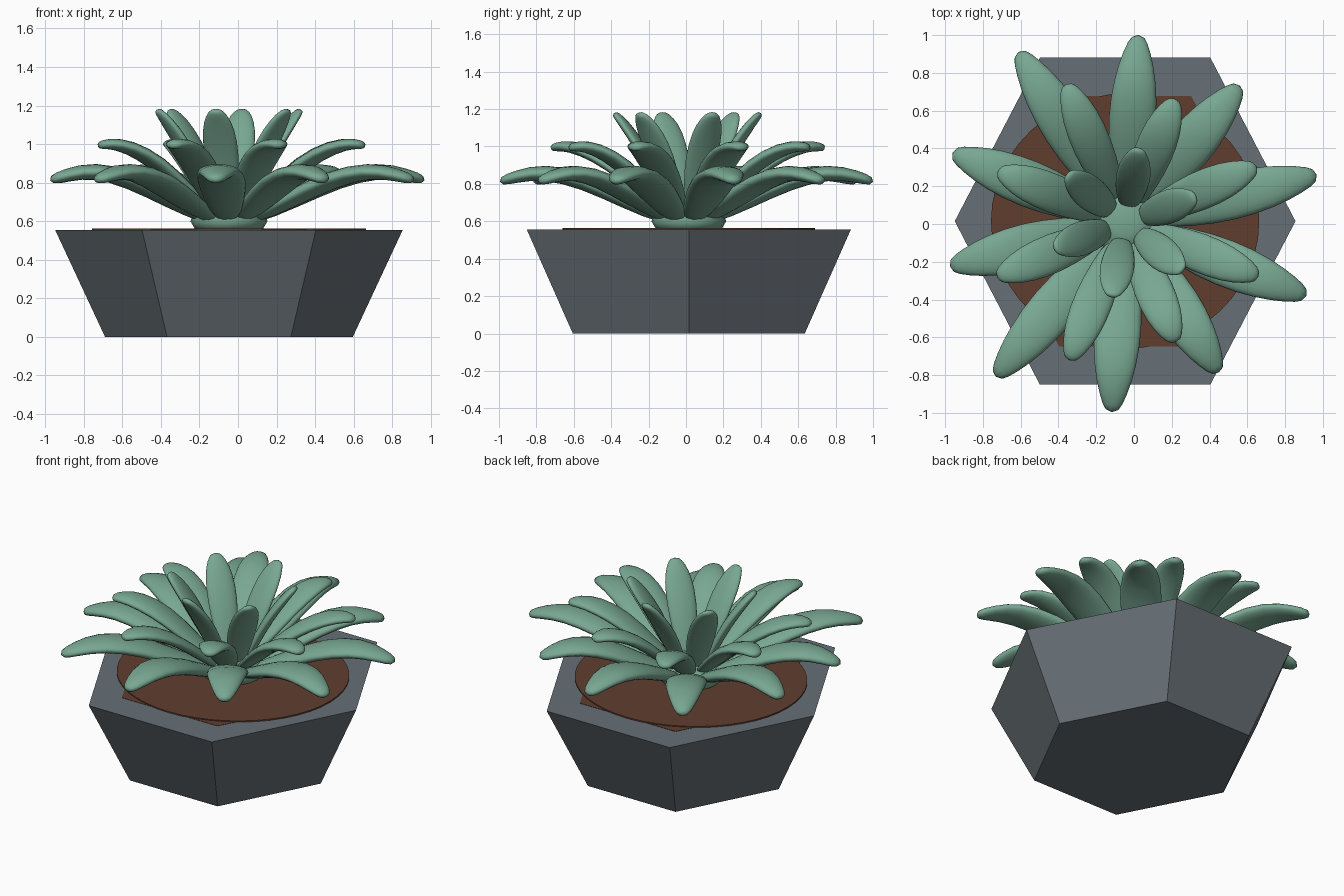
import bpy, bmesh
from math import sin, cos, pi, radians
from mathutils import Vector

cube = bpy.data.objects.get("Cube")
if cube:
    bpy.data.objects.remove(cube, do_unlink=True)

CX, CY = -0.047, 0.015


def material(name, rgb):
    m = bpy.data.materials.new(name)
    m.use_nodes = True
    col = (*rgb, 1)
    m.diffuse_color = col
    m.node_tree.nodes["Principled BSDF"].inputs["Base Color"].default_value = col
    return m


slate = material("slate grey", (0.135, 0.16, 0.18))
soil = material("soil brown", (0.115, 0.047, 0.028))
green = material("leaf green", (0.19, 0.39, 0.29))


def loft(name, rings, mat):
    """Skin a closed solid over equal-sized rings of points."""
    bm = bmesh.new()
    loops = [[bm.verts.new(p) for p in ring] for ring in rings]
    n = len(loops[0])
    for a, b in zip(loops, loops[1:]):
        for i in range(n):
            j = (i + 1) % n
            bm.faces.new((a[i], a[j], b[j], b[i]))
    bm.faces.new(loops[0][::-1])
    bm.faces.new(loops[-1])
    bmesh.ops.recalc_face_normals(bm, faces=bm.faces)
    me = bpy.data.meshes.new(name)
    bm.to_mesh(me)
    bm.free()
    me.materials.append(mat)
    ob = bpy.data.objects.new(name, me)
    bpy.context.collection.objects.link(ob)
    return ob


def ring(sides, rx, ry, z):
    return [(CX + rx * cos(2 * pi * i / sides), CY + ry * sin(2 * pi * i / sides), z)
            for i in range(sides)]


# Tapered six-sided pot, soil bed and soil disc
loft("pot", [ring(6, 0.643, 0.716, 0), ring(6, 0.902, 1.0, 0.555)], slate)
loft("soil_bed", [ring(6, 0.70, 0.765, 0.55), ring(6, 0.70, 0.765, 0.557)], soil)
loft("soil_disc", [ring(48, 0.71, 0.675, 0.553), ring(48, 0.71, 0.675, 0.563)], soil)

# Rosette heart
core = loft("rosette_core", [ring(20, 0.17, 0.17, 0.55), ring(20, 0.2, 0.2, 0.60),
                             ring(20, 0.17, 0.17, 0.68), ring(20, 0.07, 0.07, 0.71)], green)
core.data.shade_smooth()


def leaf(name, angle, reach, path, widths, thick):
    """Fleshy leaf swept along a path of (radius fraction, height)."""
    out = Vector((cos(angle), sin(angle), 0))
    side = Vector((-sin(angle), cos(angle), 0))
    pts = [out * (r * reach) + Vector((CX, CY * 0.5, z)) for r, z in path]
    rings = []
    for i, (p, w) in enumerate(zip(pts, widths)):
        tangent = (pts[min(i + 1, len(pts) - 1)] - pts[max(i - 1, 0)]).normalized()
        normal = tangent.cross(side)
        t = thick * (0.35 + 0.65 * w / max(widths))
        rings.append([p + side * w * cos(k * pi / 5) + normal * t * sin(k * pi / 5)
                      for k in range(10)])
    ob = loft(name, rings, green)
    ob.data.shade_smooth()
    sub = ob.modifiers.new("smooth", 'SUBSURF')
    sub.levels = sub.render_levels = 1


def tier(name, start, reaches, path, widths, thick):
    step = 360 / len(reaches)
    for i, reach in enumerate(reaches):
        leaf(f"{name}_{i + 1}", radians(start - step * i), reach, path, widths, thick)


# Three tiers of leaves, widest at the bottom
tier("outer_leaf", 86, [1.0, 0.95, 1.05, 1.04, 0.94, 1.01, 1.07, 0.96, 0.99, 1.07],
     [(0.1, 0.6), (0.33, 0.71), (0.55, 0.82), (0.76, 0.868), (0.91, 0.84), (1, 0.81)],
     [0.06, 0.115, 0.14, 0.12, 0.077, 0.035], 0.05)
tier("middle_leaf", 68, [0.71, 0.76, 0.765, 0.69, 0.79, 0.74, 0.73, 0.8],
     [(0.12, 0.63), (0.32, 0.76), (0.55, 0.91), (0.77, 0.99), (0.92, 1.005), (1, 0.99)],
     [0.05, 0.09, 0.115, 0.105, 0.068, 0.03], 0.04)
tier("inner_leaf", 80, [0.4] * 6,
     [(0.2, 0.64), (0.36, 0.79), (0.56, 0.95), (0.78, 1.08), (0.92, 1.15), (1, 1.18)],
     [0.045, 0.08, 0.1, 0.092, 0.06, 0.028], 0.032)
